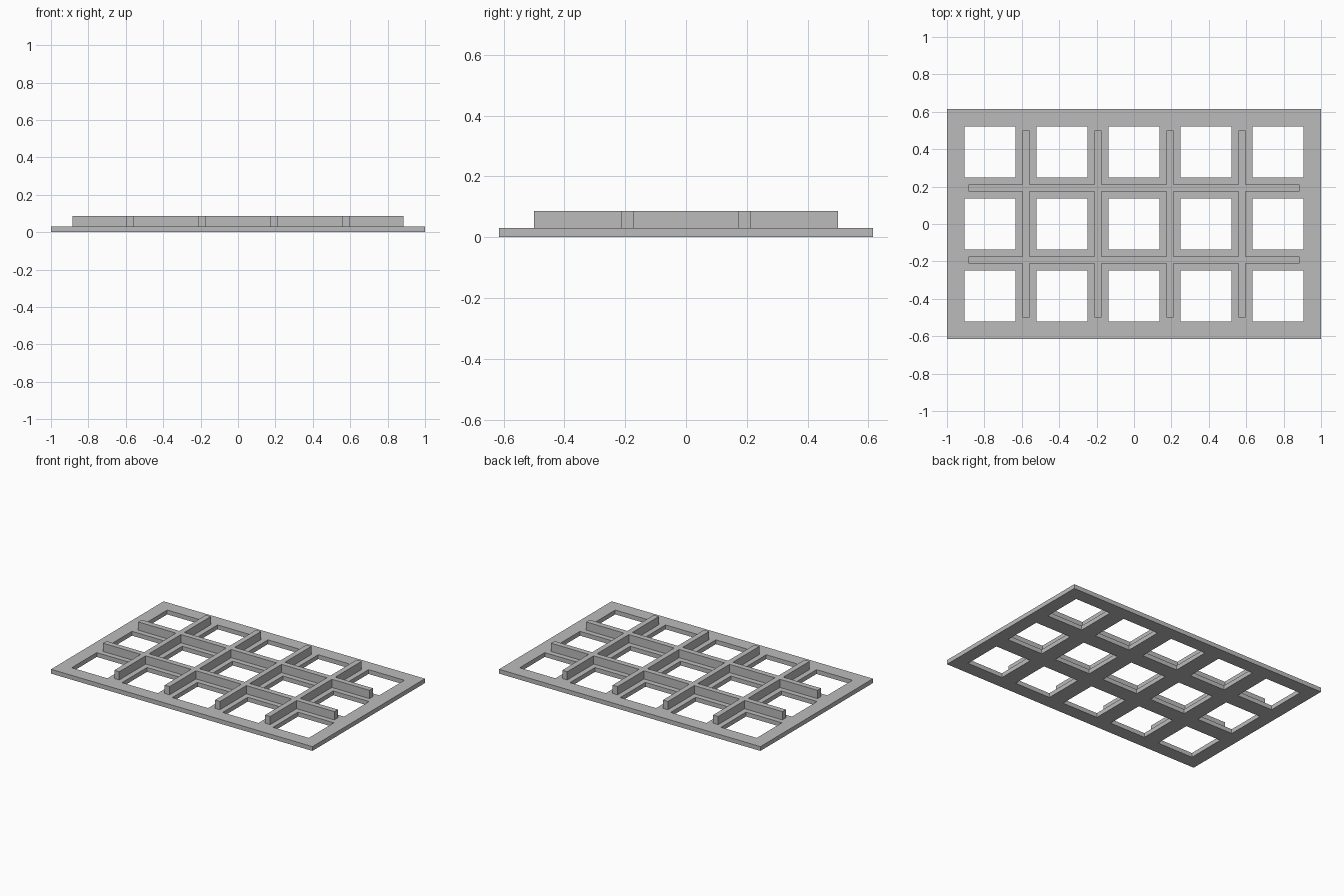
import bpy
import bmesh

cube = bpy.data.objects.get("Cube")
if cube:
    bpy.data.objects.remove(cube, do_unlink=True)

# Layout
COLS, ROWS = 5, 3
PITCH = 0.385
HOLE = 0.137            # half width of an opening
RIB = 0.019             # half thickness of a rib
PLATE_X, PLATE_Y, PLATE_TOP = 1.0, 0.615, 0.03
RIB_X, RIB_Y, RIB_TOP = 0.885, 0.5, 0.087

grey = bpy.data.materials.new("plain grey")
grey.use_nodes = True
colour = (0.5, 0.5, 0.5, 1)
grey.diffuse_color = colour
grey.node_tree.nodes["Principled BSDF"].inputs["Base Color"].default_value = colour


def centres(count):
    """Evenly pitched positions, centred on zero."""
    return [(i - (count - 1) / 2) * PITCH for i in range(count)]


def edges(mids, half, limit):
    """Grid lines either side of each position, plus the outer limits."""
    return sorted([-limit, limit] + [m + s * half for m in mids for s in (-1, 1)])


def slab(name, xs, ys, keep, bottom, top):
    """Extrude the grid cells chosen by the rule keep(column, row)."""
    bm = bmesh.new()
    verts = [[bm.verts.new((x, y, bottom)) for y in ys] for x in xs]
    for i in range(len(xs) - 1):
        for j in range(len(ys) - 1):
            if keep(i, j):
                bm.faces.new((verts[i][j], verts[i + 1][j],
                              verts[i + 1][j + 1], verts[i][j + 1]))
    bmesh.ops.delete(bm, geom=[v for v in bm.verts if not v.link_faces], context='VERTS')
    made = bmesh.ops.extrude_face_region(bm, geom=bm.faces[:], use_keep_orig=True)
    raised = [g for g in made["geom"] if isinstance(g, bmesh.types.BMVert)]
    bmesh.ops.translate(bm, verts=raised, vec=(0, 0, top - bottom))
    bmesh.ops.recalc_face_normals(bm, faces=bm.faces[:])
    mesh = bpy.data.meshes.new(name)
    bm.to_mesh(mesh)
    bm.free()
    mesh.materials.append(grey)
    obj = bpy.data.objects.new(name, mesh)
    bpy.context.collection.objects.link(obj)
    return obj


# Flat plate with square openings
slab("base_plate",
     edges(centres(COLS), HOLE, PLATE_X), edges(centres(ROWS), HOLE, PLATE_Y),
     lambda i, j: not (i % 2 and j % 2), 0, PLATE_TOP)

# Crossing ribs standing between the openings
slab("divider_ribs",
     edges(centres(COLS - 1), RIB, RIB_X), edges(centres(ROWS - 1), RIB, RIB_Y),
     lambda i, j: i % 2 or j % 2, PLATE_TOP, RIB_TOP)
